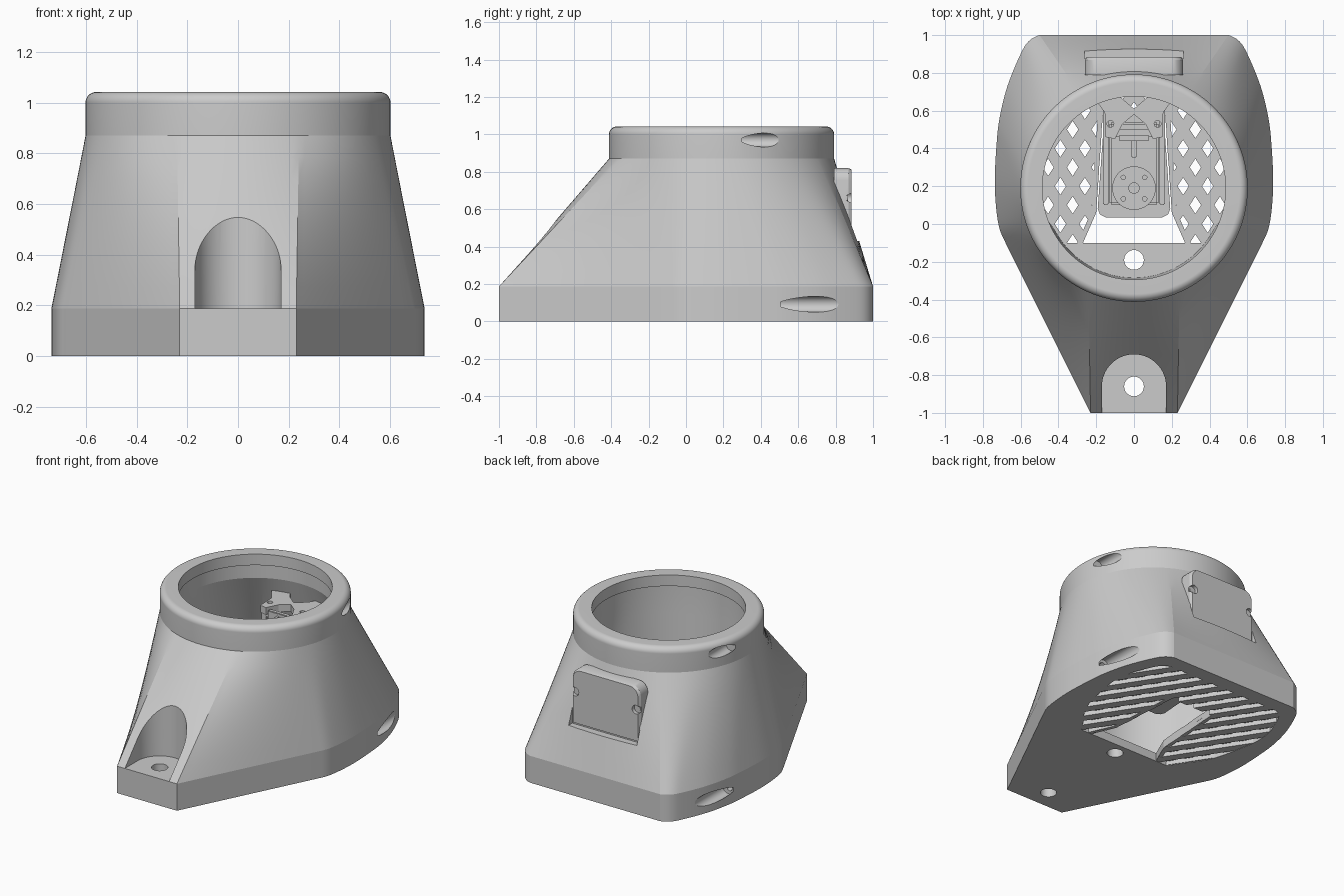
import bpy, bmesh, math
from mathutils import Matrix, Vector

if "Cube" in bpy.data.objects:
    bpy.data.objects.remove(bpy.data.objects["Cube"])

CY = 0.19            # centre of the round collar
FRONT, SIDE, BACK = 23.6, 63.0, 150.0   # collar angles matching the base corners


def finish(name, bm):
    bmesh.ops.recalc_face_normals(bm, faces=bm.faces)
    me = bpy.data.meshes.new(name)
    bm.to_mesh(me)
    bm.free()
    ob = bpy.data.objects.new(name, me)
    bpy.context.collection.objects.link(ob)
    return ob


def shade(ob, deg=30):
    bpy.ops.object.select_all(action='DESELECT')
    ob.select_set(True)
    bpy.context.view_layer.objects.active = ob
    bpy.ops.object.shade_smooth_by_angle(angle=math.radians(deg))


def loft(name, rings):
    bm = bmesh.new()
    loops = [[bm.verts.new(p) for p in r] for r in rings]
    n = len(loops[0])
    for a, b in zip(loops, loops[1:]):
        for i in range(n):
            j = (i + 1) % n
            bm.faces.new((a[i], a[j], b[j], b[i]))
    bm.faces.new(loops[0])
    bm.faces.new(loops[-1])
    return finish(name, bm)


def prism(name, pts, z0, z1):
    return loft(name, [[(x, y, z) for x, y in pts] for z in (z0, z1)])


def mirrored(half):
    return half + [(-x, y) for x, y in reversed(half) if abs(x) > 1e-6]


def box(name, x, y, z, bevel=0.0):
    ob = prism(name, [(x[0], y[0]), (x[1], y[0]), (x[1], y[1]), (x[0], y[1])], *z)
    if bevel:
        bm = bmesh.new()
        bm.from_mesh(ob.data)
        bmesh.ops.bevel(bm, geom=bm.edges[:], offset=bevel, segments=2, affect='EDGES')
        bm.to_mesh(ob.data)
        bm.free()
    return ob


def cyl(name, c, r, h, axis='Z', n=64):
    bm = bmesh.new()
    rot = Matrix.Rotation(math.pi / 2, 4, 'X') if axis == 'Y' else Matrix()
    bmesh.ops.create_cone(bm, cap_ends=True, segments=n, radius1=r, radius2=r, depth=h,
                          matrix=Matrix.Translation(c) @ rot)
    return finish(name, bm)


def boolean(ob, cutter, op='DIFFERENCE'):
    m = ob.modifiers.new('cut', 'BOOLEAN')
    m.operation, m.object, m.solver = op, cutter, 'EXACT'
    bpy.context.view_layer.objects.active = ob
    bpy.ops.object.modifier_apply(modifier=m.name)
    bpy.data.objects.remove(cutter)


def lerp(a, b, t):
    return tuple(p + (q - p) * t for p, q in zip(a, b))


# Base outline with a matching angle on the collar for each point
knots = [Vector(p) for p in [(.66, -.14), (.68, -.10), (.718, 0), (.737, .2), (.727, .43), (.71, .57),
                             (.67, .73), (.605, .89), (.56, .965), (.5, 1), (.44, 1)]]
curve = []
for a, b, c, d in zip(knots, knots[1:], knots[2:], knots[3:]):
    for k in range(6):
        t = k / 6
        p = 0.5 * (2 * b + (c - a) * t + (2 * a - 5 * b + 4 * c - d) * t**2 + (3 * b - a - 3 * c + d) * t**3)
        curve.append(tuple(p))
half, angles = [], []
for i in range(8):
    half.append(lerp((0, -1), (.23, -1), i / 8)); angles.append(FRONT * i / 8)
for i in range(16):
    half.append(lerp((.23, -1), (.68, -.1), i / 16)); angles.append(FRONT + (SIDE - FRONT) * i / 16)
for i, p in enumerate(curve):
    half.append(p); angles.append(SIDE + (BACK - SIDE) * i / len(curve))
for i in range(11):
    half.append(lerp((.5, 1), (0, 1), i / 10)); angles.append(BACK + (180 - BACK) * i / 10)
outline = mirrored(half)


def half_circle(r):
    return [(r * math.sin(math.radians(a)) if 0 < a < 180 else 0.0,
             CY - r * math.cos(math.radians(a))) for a in angles]


def circle(r):
    return mirrored(half_circle(r))


def ring(pts, z):
    return [(x, y, z) for x, y in pts]


def blend(a, z0, b, z1, steps=8):
    return [[lerp(p, q, i / steps) for p, q in zip(ring(a, z0), ring(b, z1))] for i in range(steps + 1)]


def inner_floor(s=1.0):
    """Interior outline: round at the front, following the housing at the back."""
    out = []
    for (x, y), c, a in zip(half, half_circle(.475), angles):
        t = min(max((a - 60) / 60, 0), 1)
        p = lerp(c, (x * .91, CY + (y - CY) * .9), t * t * (3 - 2 * t))
        out.append((p[0] * s, CY + (p[1] - CY) * s))
    return mirrored(out)


# Outer housing: base prism, lofted flank, round collar with rolled rim
rim = [ring(circle(.56 + .042 * math.cos(a)), 1.0 + .042 * math.sin(a))
       for a in [math.pi / 2 * i / 15 for i in range(16)]]
housing = loft('housing', [ring(outline, 0)] + blend(outline, .187, circle(.602), .87) + rim)

# Hollow interior and the stepped collar opening
cavity = loft('cavity', blend(inner_floor(), .06, circle(.50), .87)
              + [ring(circle(r), z) for r, z in ((.50, .965), (.485, .965), (.485, 1.2))])
boolean(housing, cavity)


def floor_area(s):
    return [(x, max(y, -.1)) for x, y in inner_floor(s)]


boolean(housing, prism('floor_cut', floor_area(.97), -.1, .09))

# Front screw recess, floor holes, rear cover pocket
arch = [(.17 * math.cos(math.pi * i / 32), -.86 + .17 * math.sin(math.pi * i / 32)) for i in range(33)]
boolean(housing, prism('recess_cut', arch + [(-.17, -1.2), (.17, -1.2)], .187, .9))
for y in (-.86, -.19):
    boolean(housing, cyl('hole_cut', (0, y, 0), .052, .5))
boolean(housing, box('pocket_cut', (-.262, .262), (.875, 1.2), (.43, .85)))

# Side screw channels at the base and on the collar
for s in (-1, 1):
    boolean(housing, cyl('base_channel', (s * .680, .86, .092), .042, .71, 'Y'))
    boolean(housing, cyl('base_screw_hole', (s * .690, .55, .092), .022, .2, 'Y', 6))
    boolean(housing, cyl('collar_channel', (s * .556, .60, .97), .037, .60, 'Y'))
shade(housing, 8)

# Diamond floor grille: one slat layer below, crossed slats above
for name, z0, z1, sign in (('lower_grille', .002, .032, -1), ('upper_grille', .030, .062, 1),
                           ('cross_grille', .031, .061, -1)):
    bm = bmesh.new()
    ang = math.radians(57) * sign
    for k in range(-10, 11):
        m = (Matrix.Translation((0, .2, (z0 + z1) / 2)) @ Matrix.Rotation(ang, 4, 'Z')
             @ Matrix.Translation((0, (k + .5) * .109, 0)) @ Matrix.Diagonal((3, .059, z1 - z0, 1)))
        bmesh.ops.create_cube(bm, size=1, matrix=m)
    grille = finish(name, bm)
    boolean(grille, prism('grille_limit', floor_area(.985), -.1, .2), 'INTERSECT')
    boolean(grille, prism('grille_gap', mirrored([(0, -.2), (.29, -.2), (.27, -.09), (.2, .06), (.165, .58), (0, .58)]),
                          -.1, .2))

# Solid strip edging each half of the grille beside the central gap
for s in (-1, 1):
    prism('grille_edge', [(s * x, y) for x, y in ((.27, -.1), (.2, .06), (.165, .6), (.19, .6), (.225, .065), (.3, -.1))],
          .004, .06)

# Rear cover plate with rounded top corners and two screws
pts = [(-.26, .435), (.26, .435)]
for cx, a0 in ((.195, 0), (-.195, 90)):
    pts += [(cx + .065 * math.cos(math.radians(a0 + 15 * i)), .755 + .065 * math.sin(math.radians(a0 + 15 * i)))
            for i in range(7)]
cover = loft('rear_cover', [[(x * k, y, .63 + (z - .63) * k) for x, z in pts]
                            for y, k in ((.79, 1), (.868, 1), (.885, .96))])
for s in (-1, 1):
    boolean(cover, cyl('cover_notch', (s * .235, .9, .66), .03, .08, 'Y', 24))
    shade(cyl('cover_screw', (s * .235, .85, .66), .02, .03, 'Y', 16))
shade(cover)

# Inner motor bracket hung from the rear wall: tray, side walls, motor body, round horn
prism('bracket_tray', mirrored([(0, .035), (.15, .035), (.18, .05), (.192, .08), (.155, .60), (0, .60)]), .25, .28)
for s in (-1, 1):
    box('bracket_wall', sorted((s * .135, s * .165)), (.1, .82), (.27, .5), .006)
box('motor_body', (-.13, .13), (.10, .54), (.28, .5), .01)
horn = cyl('motor_horn', (0, .19, .525), .115, .05)
for i in range(4):
    a = math.pi / 4 + i * math.pi / 2
    boolean(horn, cyl('horn_hole', (.08 * math.cos(a), .19 + .08 * math.sin(a), .55), .012, .06, n=12))
shade(horn)
shade(cyl('horn_screw', (0, .19, .555), .03, .02, n=20))

# Upper bracket plate reaching to the rear wall, with a hanging hook
plate = prism('bracket_plate', mirrored([(0, .58), (.06, .53), (.10, .45), (.15, .46), (.155, .59), (.22, .68),
                                         (.22, .75), (.12, .75), (.07, .67), (0, .61)]), .72, .77)
for s in (-1, 1):
    boolean(plate, cyl('plate_hole', (s * .125, .53, .75), .018, .2, n=16))
    box('bracket_post', sorted((s * .11, s * .15)), (.47, .51), (.49, .73), .004)
box('hook_bridge', (-.08, .08), (.44, .47), (.49, .76), .004)
box('hook_tip', (-.012, .012), (.35, .45), (.6, .74), .004)
box('plate_link', (-.12, .12), (.46, .50), (.70, .735), .004)
